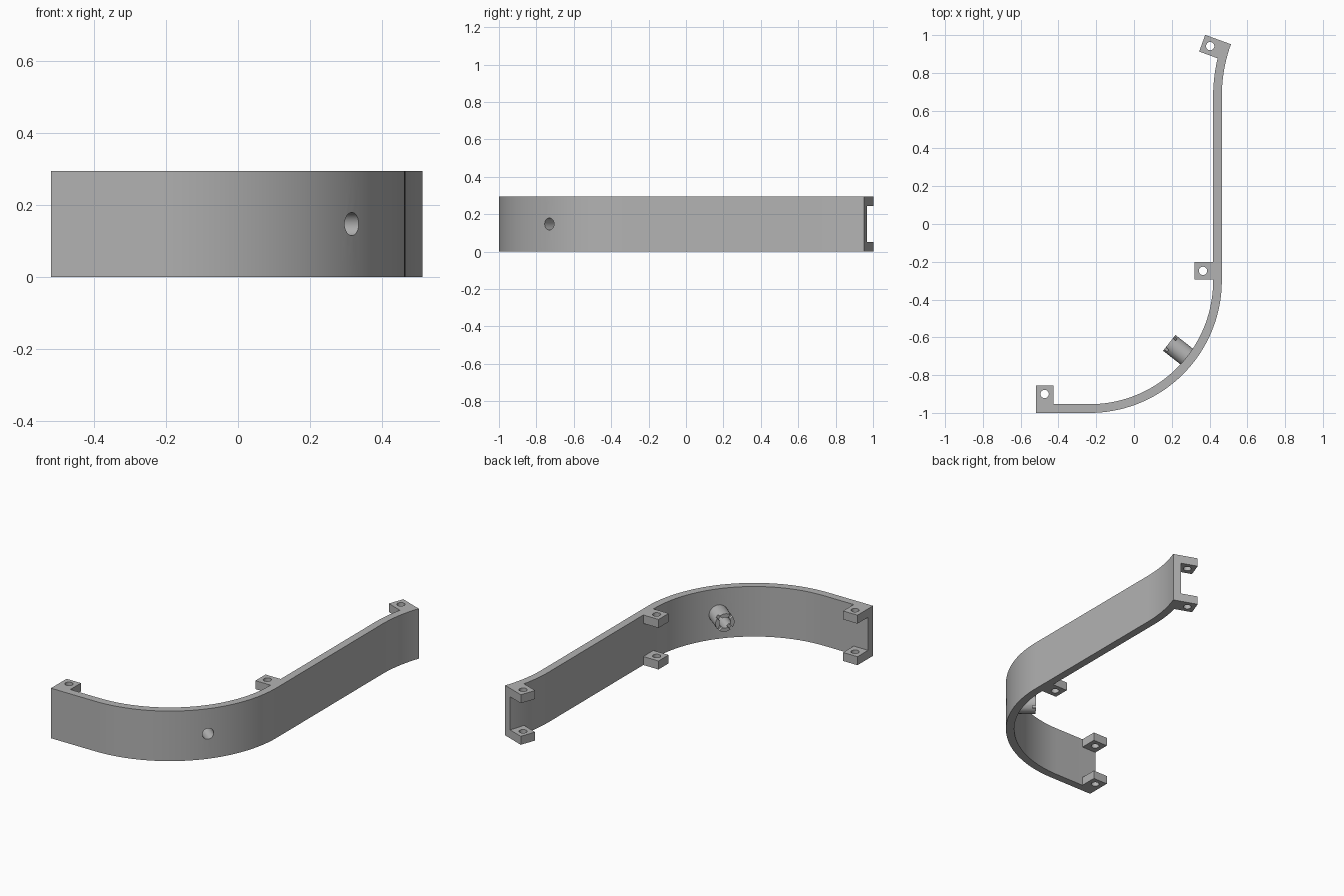
import bpy
import bmesh
from math import sin, cos, radians, pi
from mathutils import Matrix, Vector

cube = bpy.data.objects.get("Cube")
if cube:
    bpy.data.objects.remove(cube, do_unlink=True)

HEIGHT, WALL, TAB = 0.295, 0.046, 0.05

grey = bpy.data.materials.new("plain grey")
grey.use_nodes = True
grey.diffuse_color = (0.45, 0.45, 0.45, 1)
grey.node_tree.nodes["Principled BSDF"].inputs["Base Color"].default_value = grey.diffuse_color


def finish(bm, name):
    bmesh.ops.recalc_face_normals(bm, faces=bm.faces)
    mesh = bpy.data.meshes.new(name)
    bm.to_mesh(mesh)
    bm.free()
    mesh.materials.append(grey)
    ob = bpy.data.objects.new(name, mesh)
    bpy.context.collection.objects.link(ob)
    return ob


def prism(name, outline, z0, z1):
    bm = bmesh.new()
    face = bm.faces.new([bm.verts.new((x, y, z0)) for x, y in outline])
    top = bmesh.ops.extrude_face_region(bm, geom=[face])["geom"]
    bmesh.ops.translate(bm, vec=(0, 0, z1 - z0),
                        verts=[v for v in top if isinstance(v, bmesh.types.BMVert)])
    return finish(bm, name)


def cylinder(name, radius, length, matrix, sides=32):
    bm = bmesh.new()
    bmesh.ops.create_cone(bm, cap_ends=True, segments=sides, radius1=radius,
                          radius2=radius, depth=length, matrix=matrix)
    return finish(bm, name)


def box(name, size, matrix):
    bm = bmesh.new()
    bmesh.ops.create_cube(bm, size=1, matrix=matrix @ Matrix.Diagonal((*size, 1)))
    return finish(bm, name)


def combine(target, tool, operation):
    mod = target.modifiers.new(operation.lower(), "BOOLEAN")
    mod.operation, mod.solver, mod.object = operation, "EXACT", tool
    bpy.context.view_layer.objects.active = target
    bpy.ops.object.modifier_apply(modifier=mod.name)
    bpy.data.objects.remove(tool, do_unlink=True)


# Curved wall: straight, large bend, straight, slight outward flare
BEND = Vector((-0.235, -0.30))
BEND_R, FLARE_R, FLARE = 0.70, 0.80, radians(20)
FLARE_C = Vector((0.465 + FLARE_R, 0.678))


def wall_line(inset):
    points = [(-0.52, -1 + inset)]
    for i in range(37):
        a = radians(-90 + 2.5 * i)
        r = BEND_R - inset
        points.append((BEND.x + r * cos(a), BEND.y + r * sin(a)))
    for i in range(11):
        a = pi - FLARE * i / 10
        r = FLARE_R + inset
        points.append((FLARE_C.x + r * cos(a), FLARE_C.y + r * sin(a)))
    return points


bracket = prism("curved_wall_bracket", wall_line(0) + wall_line(WALL)[::-1], 0, HEIGHT)

# Mounting tabs at both rims: corner on the outer face, inward and along directions
flare_end = Vector(wall_line(0)[-1])
tabs = [
    (Vector((-0.52, -1)), Vector((0, 1)), Vector((1, 0))),
    (Vector((0.465, -0.295)), Vector((-1, 0)), Vector((0, 1))),
    (flare_end, Vector((-cos(FLARE), sin(FLARE))), Vector((-sin(FLARE), -cos(FLARE)))),
]
for corner, inward, along in tabs:
    start = corner + inward * WALL * 0.5
    end = corner + inward * 0.145
    outline = [start, end, end + along * 0.094, start + along * 0.094]
    for z0 in (0, HEIGHT - TAB):
        combine(bracket, prism("mounting_tab", outline, z0, z0 + TAB), "UNION")
    hole = corner + inward * 0.1 + along * 0.047
    combine(bracket, cylinder("screw_hole", 0.022, 1, Matrix.Translation((*hole, 0))), "DIFFERENCE")

# Hollow boss on the inside of the bend, its axis pointing along local z
angle = radians(-38)
TIP, ROOT = 0.535, 0.675
axis = (Matrix.Translation((BEND.x, BEND.y, HEIGHT / 2))
        @ Matrix.Rotation(angle, 4, "Z") @ Matrix.Rotation(pi / 2, 4, "Y"))


def along_axis(distance):
    return axis @ Matrix.Translation((0, 0, distance))


boss = cylinder("boss", 0.053, ROOT - TIP, along_axis((TIP + ROOT) / 2))
# Crossed slots in the boss tip
for turn in (45, 135):
    slot = along_axis(TIP) @ Matrix.Rotation(radians(turn), 4, "Z")
    combine(boss, box("tip_slot", (0.2, 0.018, 0.04), slot), "DIFFERENCE")
combine(bracket, boss, "UNION")
combine(bracket, cylinder("bore", 0.032, 0.4, along_axis(0.62)), "DIFFERENCE")

# Smooth bends, crisp edges
bpy.ops.object.select_all(action="DESELECT")
bracket.select_set(True)
bpy.context.view_layer.objects.active = bracket
bpy.ops.object.shade_smooth_by_angle(angle=radians(30))
